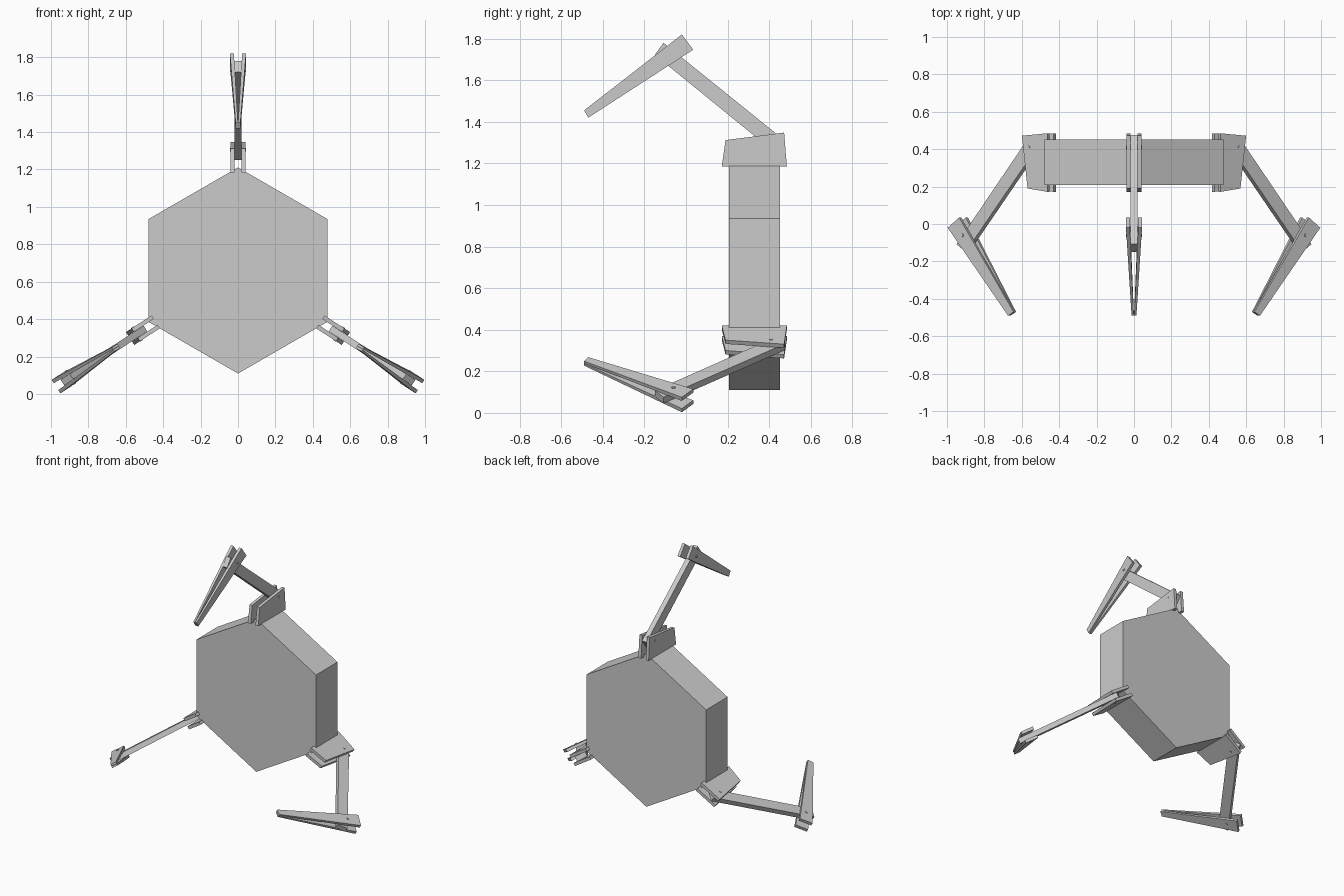
import bpy
import bmesh
from math import radians, cos, sin
from mathutils import Matrix

if "Cube" in bpy.data.objects:
    bpy.data.objects.remove(bpy.data.objects["Cube"])


def prism(name, front, back, matrix=None):
    """Solid joining two matching outlines of 3D points."""
    bm = bmesh.new()
    a = [bm.verts.new(p) for p in front]
    b = [bm.verts.new(p) for p in back]
    n = len(a)
    bm.faces.new(a)
    bm.faces.new(b[::-1])
    for i in range(n):
        j = (i + 1) % n
        bm.faces.new((a[j], a[i], b[i], b[j]))
    bmesh.ops.recalc_face_normals(bm, faces=bm.faces)
    if matrix:
        bm.transform(matrix)
        bmesh.ops.recalc_face_normals(bm, faces=bm.faces)
    mesh = bpy.data.meshes.new(name)
    bm.to_mesh(mesh)
    bm.free()
    obj = bpy.data.objects.new(name, mesh)
    bpy.context.collection.objects.link(obj)
    return obj


def plate(name, outline, inner, outer, matrix):
    """Side plate: (y, radius) outline, with inner / outer offsets per point."""
    prism(name,
          [(t, y, r) for (y, r), t in zip(outline, inner)],
          [(t, y, r) for (y, r), t in zip(outline, outer)], matrix)


# Hexagonal body
hexagon = [(0.551 * sin(radians(60 * i)), 0.66 + 0.551 * cos(radians(60 * i)))
           for i in range(6)]
prism("hex_body", [(x, 0.208, z) for x, z in hexagon],
      [(x, 0.452, z) for x, z in hexagon])

# Outlines of one arm as (y, distance from the body centre)
BRACKET = [(0.172, 0.525), (0.485, 0.525), (0.472, 0.688), (0.19, 0.652)]
LINK = [(0.43, 0.59), (0.475, 0.65), (-0.108, 1.12), (-0.15, 1.062)]
CLAW = [(-0.02, 1.16), (0.035, 1.087), (-0.47, 0.76), (-0.49, 0.795)]
# Pin centres and radii
PINS = {"knuckle_pin": (-0.06, 1.07, 0.009), "base_pin": (0.41, 0.645, 0.009)}

# Three arms: top, lower right, lower left
for label, angle, height in (("top", 0, 0.66), ("right", 123, 0.671), ("left", -123, 0.671)):
    m = Matrix.Translation((0, 0, height)) @ Matrix.Rotation(radians(angle), 4, 'Y')
    plate(label + "_link", LINK, [-0.018] * 4, [0.018] * 4, m)
    for s, side in ((-1, "a"), (1, "b")):
        plate(f"{label}_bracket_{side}", BRACKET, [s * 0.019] * 4, [s * 0.041] * 4, m)
        # Claw plates converge at the tip
        plate(f"{label}_claw_{side}", CLAW,
              [s * t for t in (0.022, 0.022, 0.001, 0.001)],
              [s * t for t in (0.043, 0.043, 0.013, 0.013)], m)
    for name, (y, r, rad) in PINS.items():
        ring = [(y + rad * cos(radians(45 * i)), r + rad * sin(radians(45 * i)))
                for i in range(8)]
        plate(f"{label}_{name}", ring, [-0.044] * 8, [0.044] * 8, m)
